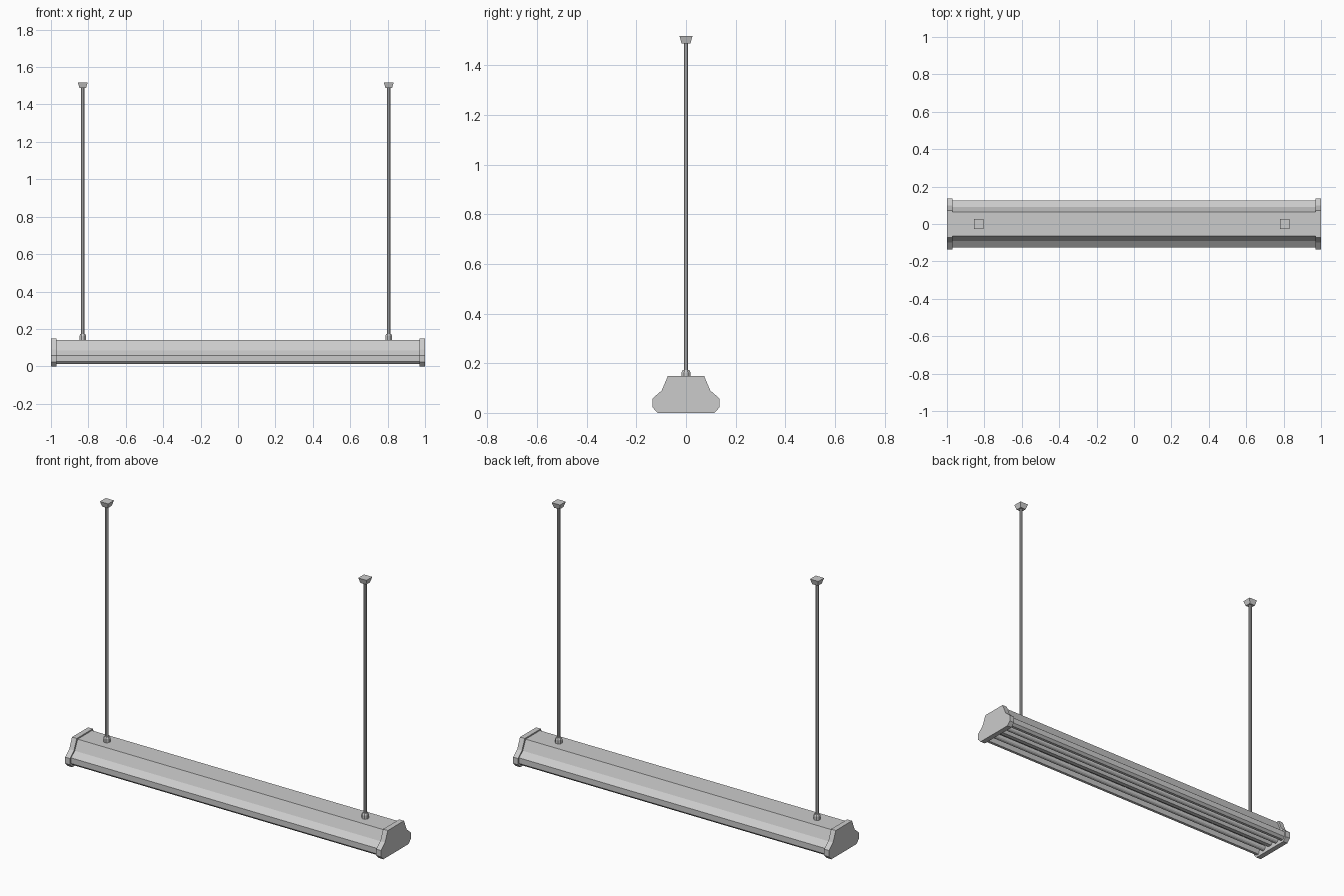
import bpy
import bmesh
from math import pi
from mathutils import Matrix

cube = bpy.data.objects.get("Cube")
if cube:
    bpy.data.objects.remove(cube, do_unlink=True)


def make_material(name, value):
    mat = bpy.data.materials.new(name)
    color = (value, value, value, 1.0)
    mat.diffuse_color = color
    mat.use_nodes = True
    mat.node_tree.nodes["Principled BSDF"].inputs["Base Color"].default_value = color
    return mat


grey = make_material("painted grey metal", 0.6)


def finish(bm, name):
    bmesh.ops.recalc_face_normals(bm, faces=bm.faces)
    mesh = bpy.data.meshes.new(name)
    bm.to_mesh(mesh)
    bm.free()
    mesh.materials.append(grey)
    obj = bpy.data.objects.new(name, mesh)
    bpy.context.collection.objects.link(obj)
    return obj


def mirrored(half):
    """Close a half profile (y, z) by reflecting it across y = 0."""
    return half + [(-y, z) for y, z in reversed(half) if y > 0]


def extrude_x(name, profile, x0, x1):
    bm = bmesh.new()
    face = bm.faces.new([bm.verts.new((x0, y, z)) for y, z in profile])
    moved = bmesh.ops.extrude_face_region(bm, geom=[face], use_keep_orig=True)
    verts = [v for v in moved["geom"] if isinstance(v, bmesh.types.BMVert)]
    bmesh.ops.translate(bm, verts=verts, vec=(x1 - x0, 0, 0))
    return finish(bm, name)


def cone(name, sides, r_bottom, r_top, z0, z1, x, turn=0.0):
    bm = bmesh.new()
    place = Matrix.Translation((x, 0, (z0 + z1) / 2)) @ Matrix.Rotation(turn, 4, "Z")
    bmesh.ops.create_cone(bm, cap_ends=True, segments=sides, radius1=r_bottom,
                          radius2=r_top, depth=z1 - z0, matrix=place)
    return finish(bm, name)


def tube(name, y, z, radius, x0, x1):
    bm = bmesh.new()
    place = Matrix.Translation(((x0 + x1) / 2, y, z)) @ Matrix.Rotation(pi / 2, 4, "Y")
    bmesh.ops.create_cone(bm, cap_ends=True, segments=12, radius1=radius,
                          radius2=radius, depth=x1 - x0, matrix=place)
    return finish(bm, name)


# Housing with a reflector recess on its underside
housing = [(0.065, 0.142), (0.09, 0.085), (0.125, 0.058), (0.125, 0.026),
           (0.112, 0.013), (0.096, 0.013), (0.08, 0.055), (0.03, 0.055),
           (0.012, 0.022)]
extrude_x("housing", mirrored(housing), -0.975, 0.975)

# End caps
cap = [(0.073, 0.149), (0.098, 0.09), (0.135, 0.058), (0.135, 0.022), (0.114, 0.0)]
for side, x0, x1 in (("left", 0.97, 1.0), ("right", -1.0, -0.97)):
    extrude_x(side + "_end_cap", mirrored(cap), x0, x1)

# Lamp tubes
for label, y in (("front", -0.054), ("back", 0.054)):
    tube(label + "_lamp_tube", y, 0.032, 0.016, -0.975, 0.975)

# Hanging rods with their lower sockets and ceiling mounts
for side, x in (("left", 0.806), ("right", -0.83)):
    cone(side + "_rod", 8, 0.009, 0.009, 0.15, 1.5, x, pi / 8)
    cone(side + "_rod_socket", 8, 0.019, 0.019, 0.14, 0.163, x, pi / 8)
    cone(side + "_socket_collar", 8, 0.019, 0.014, 0.163, 0.173, x, pi / 8)
    cone(side + "_ceiling_mount", 4, 0.025, 0.037, 1.488, 1.518, x, pi / 4)
